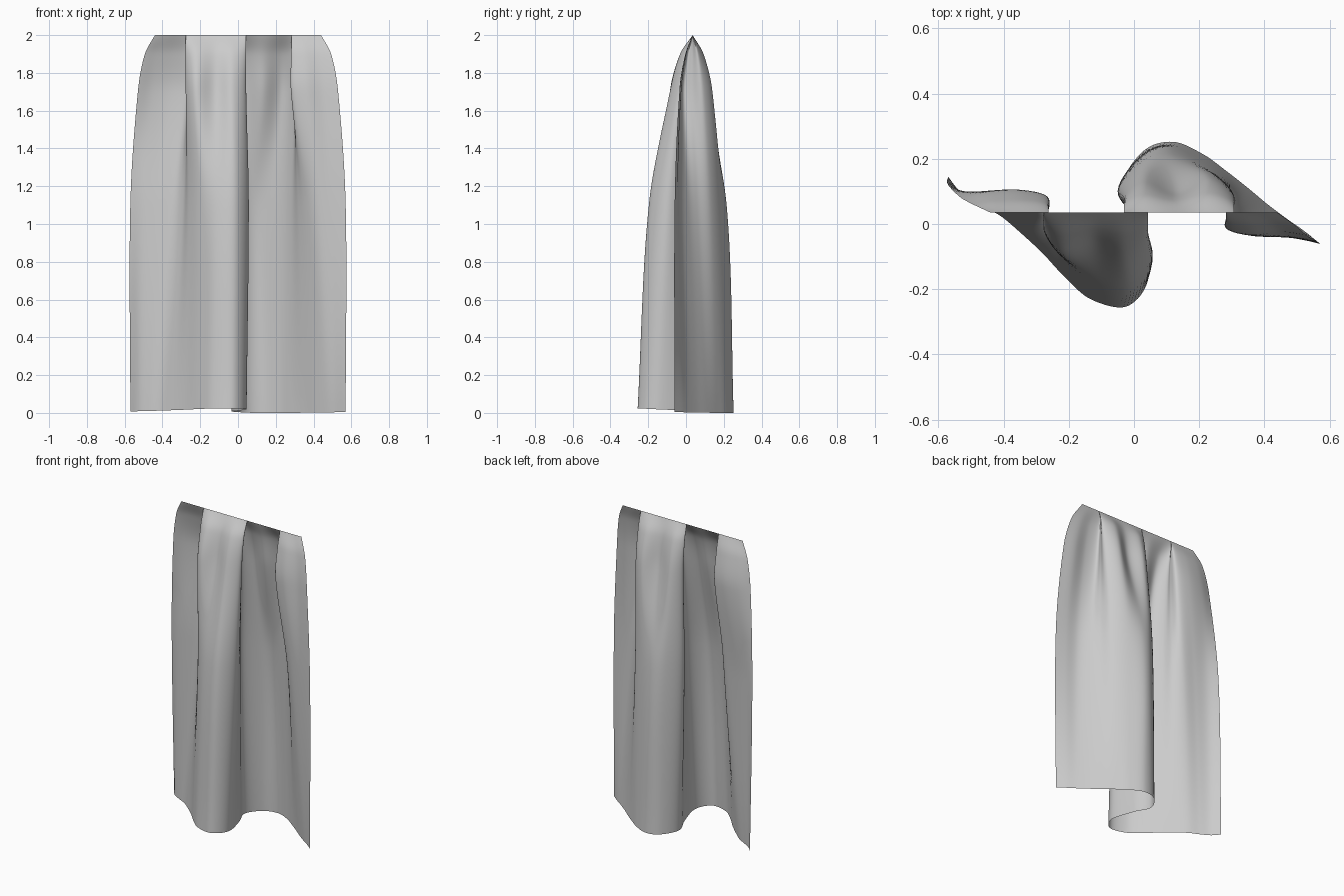
import bpy, bmesh

if "Cube" in bpy.data.objects:
    bpy.data.objects.remove(bpy.data.objects["Cube"])

# Fold outlines (x, y) of the cloth at three heights, left end to right end
HEM = [(-.57, .145), (-.53, .095), (-.475, .06), (-.41, .025), (-.35, -.025), (-.28, -.09),
       (-.21, -.165), (-.13, -.232), (-.02, -.252), (.045, -.16), (.01, 0), (-.035, .12),
       (.03, .225), (.12, .252), (.21, .215), (.28, .165), (.35, .11), (.41, .06),
       (.47, .015), (.52, -.02), (.57, -.06)]
MID = [(-.57, .12), (-.5, .09), (-.42, .075), (-.34, .06), (-.29, .02), (-.26, -.045),
       (-.2, -.125), (-.11, -.18), (-.01, -.19), (.057, -.1), (.01, .01), (-.05, .1),
       (.02, .19), (.1, .215), (.2, .185), (.28, .13), (.32, .06), (.36, .01),
       (.42, -.03), (.5, -.045), (.57, -.06)]
UPPER = [(-.53, .08), (-.45, .1), (-.35, .105), (-.268, .085), (-.265, .03), (-.275, -.025),
         (-.22, -.085), (-.12, -.055), (-.03, -.085), (.043, -.035), (.005, .03), (-.03, .08),
         (.03, .13), (.13, .1), (.23, .14), (.305, .09), (.29, .03), (.285, -.015),
         (.36, -.035), (.45, -.025), (.53, -.035)]
RAIL_Y = .035


def gather(edge_x, sy):
    """Pull the outer panels in towards the pleats and flatten the depth to the rail."""
    k = (edge_x - .28) / (.53 - .28)
    out = []
    for x, y in UPPER:
        if abs(x) > .31:
            x = (1 if x > 0 else -1) * (.28 + (abs(x) - .28) * k)
        out.append((x, RAIL_Y + (y - RAIL_Y) * sy))
    return out


LEVELS = [0, 1.1, 1.7, 1.9, 2.0]
OUTLINES = [HEM, MID, UPPER, gather(.493, .55), gather(.44, 0)]


def smooth(knots, vals, t):
    """Cubic curve through values at uneven knots."""
    n = len(knots)
    i = max(j for j in range(n - 1) if knots[j] <= t)

    def slope(j):
        a, b = max(j - 1, 0), min(j + 1, n - 1)
        return (vals[b] - vals[a]) / (knots[b] - knots[a])
    h = knots[i + 1] - knots[i]
    s = (t - knots[i]) / h
    return ((2*s**3 - 3*s*s + 1) * vals[i] + (s**3 - 2*s*s + s) * h * slope(i)
            + (3*s*s - 2*s**3) * vals[i + 1] + (s**3 - s*s) * h * slope(i + 1))


# Curtain sheet, as a fine grid lofted through the outlines
COLS, ROWS = 160, 60
N = len(HEM)
bm = bmesh.new()
rows = []
for r in range(ROWS + 1):
    z = 2 * (1 - (1 - r / ROWS) ** 1.5)
    line = [[smooth(LEVELS, [o[k][a] for o in OUTLINES], z) for k in range(N)] for a in (0, 1)]
    row = []
    for c in range(COLS + 1):
        u = c / COLS * (N - 1)
        x, y = (smooth(range(N), axis, u) for axis in line)
        # the hem rises slightly under the front fold
        lift = max(0, .013 - .045 * y - .02 * max(0, x)) * (1 - z / 2)
        row.append(bm.verts.new((x, y, z + lift)))
    rows.append(row)
for a, b in zip(rows, rows[1:]):
    for c in range(COLS):
        bm.faces.new((a[c], a[c + 1], b[c + 1], b[c])).smooth = True

mesh = bpy.data.meshes.new("curtain")
bm.to_mesh(mesh)
bm.free()
bpy.context.collection.objects.link(bpy.data.objects.new("curtain", mesh))
